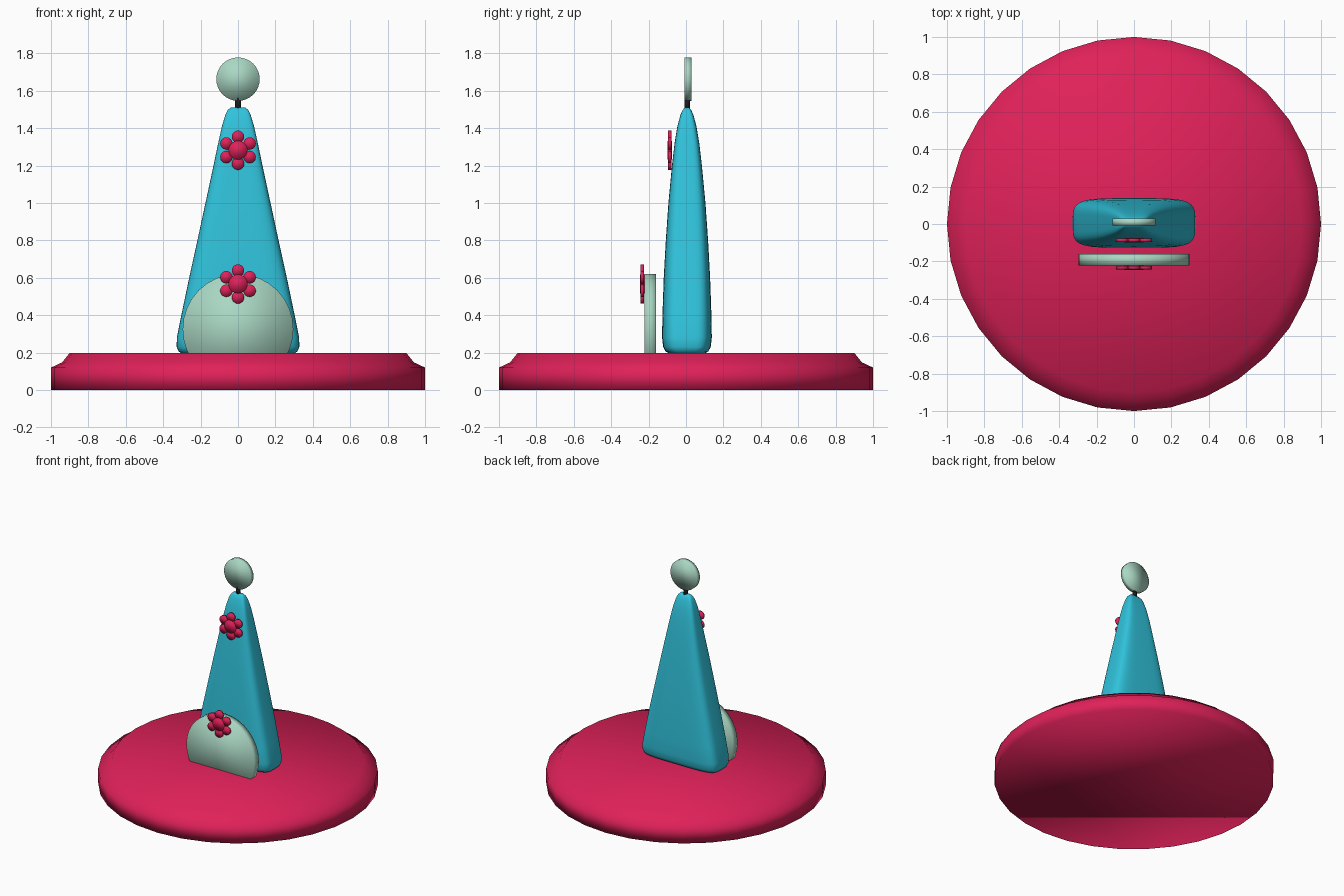
import bpy, bmesh
from math import sin, cos, pi, copysign
from mathutils import Matrix

if "Cube" in bpy.data.objects:
    bpy.data.objects.remove(bpy.data.objects["Cube"])


def material(name, rgb):
    m = bpy.data.materials.new(name)
    m.diffuse_color = (*rgb, 1)
    m.use_nodes = True
    m.node_tree.nodes["Principled BSDF"].inputs["Base Color"].default_value = m.diffuse_color
    return m


PINK = material("pink", (0.74, 0.015, 0.10))
TEAL = material("teal", (0.03, 0.55, 0.72))
MINT = material("mint", (0.40, 0.68, 0.55))
BLACK = material("black", (0.01, 0.01, 0.01))


def finish(bm, name, mat):
    bmesh.ops.recalc_face_normals(bm, faces=bm.faces)
    for f in bm.faces:
        f.smooth = True
    me = bpy.data.meshes.new(name)
    bm.to_mesh(me)
    bm.free()
    me.materials.append(mat)
    ob = bpy.data.objects.new(name, me)
    bpy.context.collection.objects.link(ob)
    return ob


def loft(name, rings, n, power, mat, y=0.0):
    """Stack superellipse rings (z, half x, half y) and cap both ends."""
    bm = bmesh.new()
    loops = []
    for z, hx, hy in rings:
        loop = []
        for i in range(n):
            a = 2 * pi * i / n
            c, s = cos(a), sin(a)
            px = copysign(abs(c) ** (2 / power), c) * hx
            py = copysign(abs(s) ** (2 / power), s) * hy
            loop.append(bm.verts.new((px, y + py, z)))
        loops.append(loop)
    for a, b in zip(loops, loops[1:]):
        for i in range(n):
            j = (i + 1) % n
            bm.faces.new((a[i], a[j], b[j], b[i]))
    bm.faces.new(loops[0][::-1])
    bm.faces.new(loops[-1])
    return finish(bm, name, mat)


def add_disc(bm, x, y, z, radius, depth, sides=32):
    """Upright disc facing the front."""
    bmesh.ops.create_cone(
        bm, cap_ends=True, segments=sides, radius1=radius, radius2=radius, depth=depth,
        matrix=Matrix.Translation((x, y, z)) @ Matrix.Rotation(pi / 2, 4, 'X'))


def disc(name, y, z, radius, depth, mat):
    bm = bmesh.new()
    add_disc(bm, 0, y, z, radius, depth)
    return finish(bm, name, mat)


def flower(name, y, z):
    """Six petals around a slightly thicker centre."""
    bm = bmesh.new()
    for i in range(6):
        a = pi / 2 + i * pi / 3
        add_disc(bm, 0.072 * cos(a), y, z + 0.072 * sin(a), 0.033, 0.018, 24)
    add_disc(bm, 0, y, z, 0.05, 0.026)
    return finish(bm, name, PINK)


# Round base with a stepped rim
base_profile = [(0, 1), (0.12, 1), (0.148, 0.94), (0.198, 0.9)]
loft("base", [(z, r, r) for z, r in base_profile], 32, 2, PINK)

# Tapered body with rounded corners
body_rings = [
    (0.195, 0.300, 0.095), (0.207, 0.318, 0.115), (0.23, 0.328, 0.127),
    (0.28, 0.327, 0.133), (0.40, 0.303, 0.131), (0.60, 0.261, 0.124),
    (0.80, 0.217, 0.113), (1.00, 0.174, 0.099), (1.20, 0.131, 0.080),
    (1.32, 0.106, 0.066), (1.41, 0.086, 0.051), (1.47, 0.068, 0.035),
    (1.495, 0.056, 0.024), (1.51, 0.040, 0.012)]
loft("body", body_rings, 64, 4.5, TEAL, y=0.005)

# Stem and round finial on top
loft("stem", [(1.49, 0.017, 0.015), (1.56, 0.017, 0.015)], 16, 2, BLACK, y=0.006)
disc("finial", 0.010, 1.662, 0.116, 0.037, MINT)

# Large front disc sunk into the base
disc("front_disc", -0.191, 0.325, 0.296, 0.062, MINT)

# Flower ornaments
flower("upper_flower", -0.087, 1.282)
flower("lower_flower", -0.233, 0.567)
